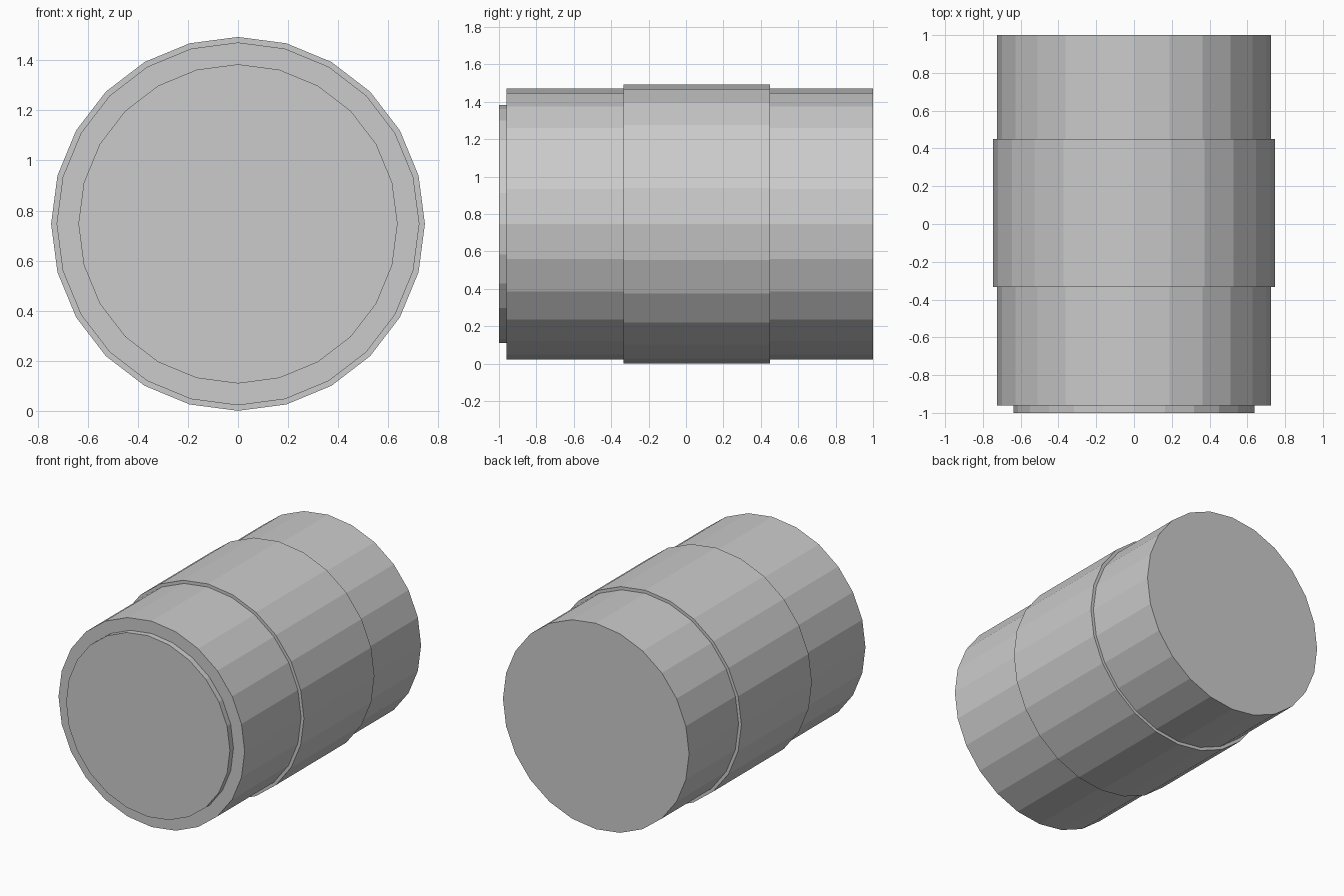
import bpy, bmesh
from math import sin, cos, pi

if "Cube" in bpy.data.objects:
    bpy.data.objects.remove(bpy.data.objects["Cube"])

SIDES = 24
CENTRE_Z = 0.747

# Stepped barrel profile (y, radius): recessed front disc, body, raised middle band, body
PROFILE = [(-1.0, 0.637), (-0.96, 0.637), (-0.96, 0.724), (-0.333, 0.724),
           (-0.333, 0.746), (0.45, 0.746), (0.45, 0.724), (1.0, 0.724)]


def lathe(name, profile):
    """Turn a profile around the y axis, with flat end caps."""
    bm = bmesh.new()
    rings = []
    for y, r in profile:
        rings.append([bm.verts.new((r * sin(2 * pi * i / SIDES), y,
                                    CENTRE_Z + r * cos(2 * pi * i / SIDES)))
                      for i in range(SIDES)])
    for a, b in zip(rings, rings[1:]):
        for i in range(SIDES):
            j = (i + 1) % SIDES
            bm.faces.new((a[i], a[j], b[j], b[i]))
    bm.faces.new(rings[0])
    bm.faces.new(rings[-1])
    bmesh.ops.recalc_face_normals(bm, faces=bm.faces[:])
    mesh = bpy.data.meshes.new(name)
    bm.to_mesh(mesh)
    bm.free()
    obj = bpy.data.objects.new(name, mesh)
    bpy.context.collection.objects.link(obj)
    return obj


# Barrel with band and front disc as one closed, flat-shaded surface
lathe("banded_barrel", PROFILE)
